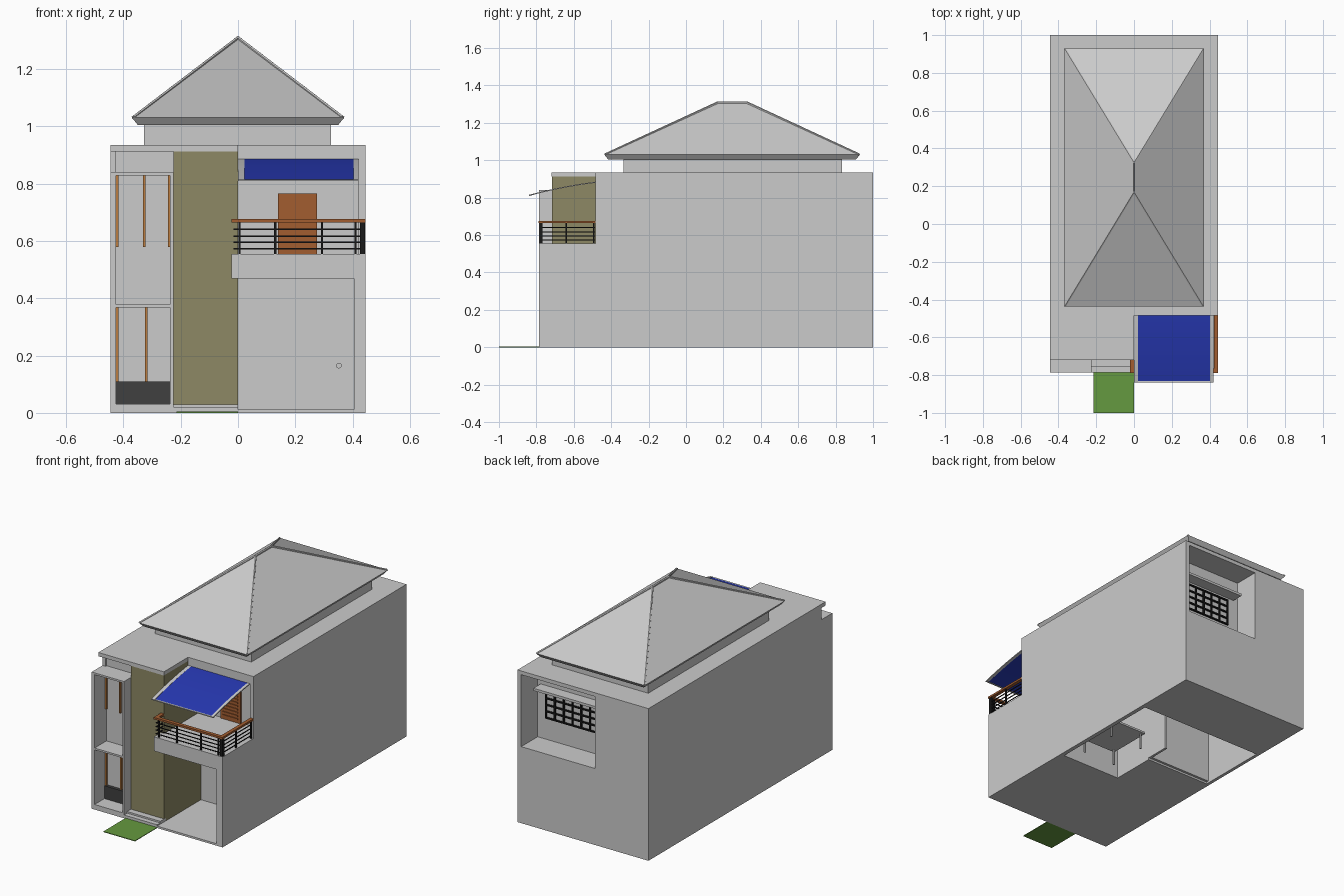
import bpy, bmesh, math
from mathutils import Vector


def mat(name, c):
    m = bpy.data.materials.new(name)
    m.diffuse_color = (*c, 1)
    return m


OLIVE = mat("olive", (0.27, 0.25, 0.13))
WOOD = mat("wood", (0.36, 0.11, 0.03))
ORANGE = mat("orange_wood", (0.5, 0.2, 0.05))
BLACK = mat("black", (0.01, 0.01, 0.01))
DARK = mat("dark_grey", (0.05, 0.05, 0.05))
BLUE = mat("blue", (0.02, 0.04, 0.45))
GREEN = mat("grass", (0.13, 0.32, 0.05))


def finish(name, bm, m=None):
    bmesh.ops.recalc_face_normals(bm, faces=bm.faces)
    me = bpy.data.meshes.new(name)
    bm.to_mesh(me)
    bm.free()
    ob = bpy.data.objects.new(name, me)
    bpy.context.collection.objects.link(ob)
    if m:
        me.materials.append(m)
    return ob


def prism(name, pts, lo, hi, axis="z", m=None):
    """Extrude a 2D outline along z (xy outline) or x (yz outline)."""
    bm = bmesh.new()
    place = (lambda p, h: (p[0], p[1], h)) if axis == "z" else (lambda p, h: (h, p[0], p[1]))
    a = [bm.verts.new(place(p, lo)) for p in pts]
    b = [bm.verts.new(place(p, hi)) for p in pts]
    bm.faces.new(a)
    bm.faces.new(b)
    for i in range(len(pts)):
        j = (i + 1) % len(pts)
        bm.faces.new((a[i], a[j], b[j], b[i]))
    return finish(name, bm, m)


def box(name, x0, x1, y0, y1, z0, z1, m=None):
    return prism(name, [(x0, y0), (x1, y0), (x1, y1), (x0, y1)], z0, z1, "z", m)


def rod(name, a, b, r, m=None, sides=6):
    a, b = Vector(a), Vector(b)
    bm = bmesh.new()
    bmesh.ops.create_cone(bm, cap_ends=True, segments=sides, radius1=r, radius2=r, depth=(b - a).length)
    rot = (b - a).to_track_quat("Z", "Y").to_matrix().to_4x4()
    bm.transform(rot)
    bmesh.ops.translate(bm, verts=bm.verts, vec=(a + b) / 2)
    return finish(name, bm, m)


W = 0.445
# Side walls
prism("left_wall", [(-0.785, 0), (1, 0), (1, 0.912), (-0.68, 0.912), (-0.68, 0.84), (-0.785, 0.84)],
      -W, -0.425, "x")
prism("right_wall", [(-0.785, 0), (1, 0), (1, 0.912), (-0.485, 0.912), (-0.485, 0.47), (-0.785, 0.47)],
      0.42, W, "x")
box("carport_column", 0.405, 0.42, -0.785, -0.36, 0, 0.47)

# Back wall with recessed balcony
box("back_wall_lower", -0.425, 0.42, 0.98, 1, 0, 0.47)
box("back_wall_upper", -0.425, -0.08, 0.98, 1, 0.47, 0.912)
box("back_recess_side", -0.10, -0.08, 0.84, 0.98, 0.47, 0.912)
box("back_recess_wall", -0.10, 0.42, 0.82, 0.84, 0.47, 0.912)
box("back_window_canopy", -0.05, 0.40, 0.84, 0.91, 0.785, 0.80)
for i in range(7):
    x = 0.0 + 0.06 * i
    box("back_window_bar", x - 0.004, x + 0.004, 0.84, 0.85, 0.605, 0.765, BLACK)
for i in range(5):
    z = 0.605 + 0.04 * i
    box("back_window_bar", -0.004, 0.364, 0.84, 0.85, z - 0.004, z + 0.004, BLACK)

# Floors: plates around an open well, and the upper floor
box("front_floor", -0.425, 0.42, -0.785, -0.13, 0, 0.012)
box("middle_floor", -0.425, 0.015, -0.13, 0.15, 0, 0.012)
box("back_floor", -0.425, 0.42, 0.6, 0.98, 0, 0.012)
box("upper_floor", -0.425, 0.42, -0.36, 0.98, 0.44, 0.47)
box("upper_front_left_floor", -0.425, -0.02, -0.67, -0.36, 0.44, 0.47)
box("well_front_wall", 0.0, 0.42, -0.145, -0.13, 0.012, 0.44)
box("well_side_wall", 0.0, 0.015, -0.13, 0.3, 0.012, 0.44)
box("rear_partition", -0.425, 0.2, 0.585, 0.6, 0.012, 0.44)
box("stair_partition", -0.425, 0.0, 0.15, 0.165, 0.012, 0.44)
box("table_top", 0.1, 0.36, -0.06, 0.22, 0.11, 0.122)
for x in (0.12, 0.34):
    for y in (-0.04, 0.2):
        rod("table_leg", (x, y, 0.012), (x, y, 0.11), 0.006)

# Flat roof slab
prism("roof_slab", [(-W, -0.72), (0, -0.72), (0, -0.485), (W, -0.485), (W, 1), (-W, 1)], 0.912, 0.935)

# Hip roof on a plinth
box("roof_plinth", -0.328, 0.325, -0.335, 0.835, 0.935, 1.008)


def ring(d):
    return [(-0.37 + d, -0.437 + d), (0.37 - d, -0.437 + d), (0.37 - d, 0.93 - d), (-0.37 + d, 0.93 - d)]


bm = bmesh.new()
low = [bm.verts.new((*p, 1.005)) for p in ring(0.02)]
eave = [bm.verts.new((*p, 1.03)) for p in ring(0)]
r0, r1 = bm.verts.new((0, 0.17, 1.308)), bm.verts.new((0, 0.325, 1.308))
bm.faces.new(low)
for i in range(4):
    j = (i + 1) % 4
    bm.faces.new((low[i], low[j], eave[j], eave[i]))
bm.faces.new((eave[0], eave[1], r0))
bm.faces.new((eave[1], eave[2], r1, r0))
bm.faces.new((eave[2], eave[3], r1))
bm.faces.new((eave[3], eave[0], r0, r1))
finish("hip_roof", bm)
for i, p in enumerate(ring(0.005)):
    rod("hip_cap", (*p, 1.03), (0, 0.17 if i < 2 else 0.325, 1.308), 0.007)
rod("ridge_cap", (0, 0.165, 1.308), (0, 0.33, 1.308), 0.007)

# Left window frame
FY = (-0.785, -0.67)
box("frame_right_post", -0.237, -0.225, *FY, 0, 0.84)
for z0, z1 in ((0, 0.031), (0.367, 0.378), (0.829, 0.84)):
    box("frame_shelf", -0.425, -0.237, *FY, z0, z1)
box("window_back_panel", -0.425, -0.225, -0.67, -0.655, 0, 0.912)
for x in (-0.421, -0.327, -0.241):
    box("upper_window_bar", x - 0.004, x + 0.004, -0.682, -0.67, 0.578, 0.829, ORANGE)
for x in (-0.421, -0.32):
    box("lower_window_bar", x - 0.004, x + 0.004, -0.682, -0.67, 0.11, 0.367, ORANGE)
box("lower_window_base", -0.425, -0.237, -0.69, -0.67, 0.031, 0.11, DARK)

# Olive feature wall, doorstep and lawn
box("feature_wall", -0.225, 0, -0.717, -0.697, 0.03, 0.912, OLIVE)
box("feature_wall_side", -0.02, 0, -0.697, -0.36, 0.012, 0.912, OLIVE)
box("lower_step", -0.225, 0, -0.785, -0.755, 0, 0.02)
box("upper_step", -0.225, 0, -0.755, -0.697, 0, 0.03)
box("lawn", -0.215, 0, -1, -0.785, 0, 0.004, GREEN)

# Recessed front wall, carport knob and balcony door
box("recessed_front_wall", -0.02, 0.42, -0.36, -0.345, 0, 0.912)
rod("door_knob_stem", (0.352, -0.385, 0.165), (0.352, -0.36, 0.165), 0.005, None, 10)
rod("door_knob", (0.352, -0.395, 0.165), (0.352, -0.382, 0.165), 0.01, None, 12)
box("balcony_door", 0.14, 0.275, -0.37, -0.36, 0.555, 0.765, WOOD)
for i in range(9):
    z = 0.575 + 0.02 * i
    box("door_slat", 0.155, 0.26, -0.375, -0.37, z, z + 0.008, WOOD)
box("recess_beam", 0, 0.42, -0.485, -0.47, 0.885, 0.912)

# Balcony slab and railing
prism("balcony_slab", [(-0.022, -0.785), (W, -0.785), (W, -0.485), (0.42, -0.485), (0.42, -0.36),
                       (0, -0.36), (0, -0.717), (-0.022, -0.717)], 0.468, 0.555)
prism("handrail", [(-0.022, -0.788), (W, -0.788), (W, -0.485), (0.423, -0.485), (0.423, -0.766),
                   (0, -0.766), (0, -0.717), (-0.022, -0.717)], 0.664, 0.676, "z", WOOD)
box("corner_post", 0.425, 0.443, -0.784, -0.766, 0.555, 0.664, BLACK)
for x in (0.005, 0.13, 0.293, 0.41):
    box("front_post", x - 0.004, x + 0.004, -0.78, -0.772, 0.555, 0.664, BLACK)
for y in (-0.64, -0.493):
    box("side_post", 0.43, 0.438, y - 0.004, y + 0.004, 0.555, 0.664, BLACK)
for z in (0.573, 0.595, 0.617, 0.64):
    box("front_rail", -0.015, 0.43, -0.778, -0.774, z - 0.0025, z + 0.0025, BLACK)
    box("side_rail", 0.432, 0.436, -0.77, -0.487, z - 0.0025, z + 0.0025, BLACK)
    box("short_rail", -0.013, -0.009, -0.778, -0.717, z - 0.0025, z + 0.0025, BLACK)


# Curved awning with pale edge strips
def arc(length, t):
    n = 14
    top = [(-0.485 - length * i / n, 0.885 - 0.045 * i / n - 0.025 * (i / n) ** 2) for i in range(n + 1)]
    return top + [(y, z - t) for y, z in reversed(top)]


parts = [prism("awning_sheet", arc(0.345, 0.004), 0.022, 0.403, "x", BLUE),
         prism("awning_edge_left", arc(0.355, 0.006), 0, 0.022, "x"),
         prism("awning_edge_right", arc(0.355, 0.006), 0.403, 0.42, "x")]
for ob in parts:
    bpy.ops.object.select_all(action="DESELECT")
    ob.select_set(True)
    bpy.context.view_layer.objects.active = ob
    bpy.ops.object.shade_smooth_by_angle(angle=math.radians(30))
box("awning_front_bar", 0, 0.42, -0.84, -0.83, 0.809, 0.815)
